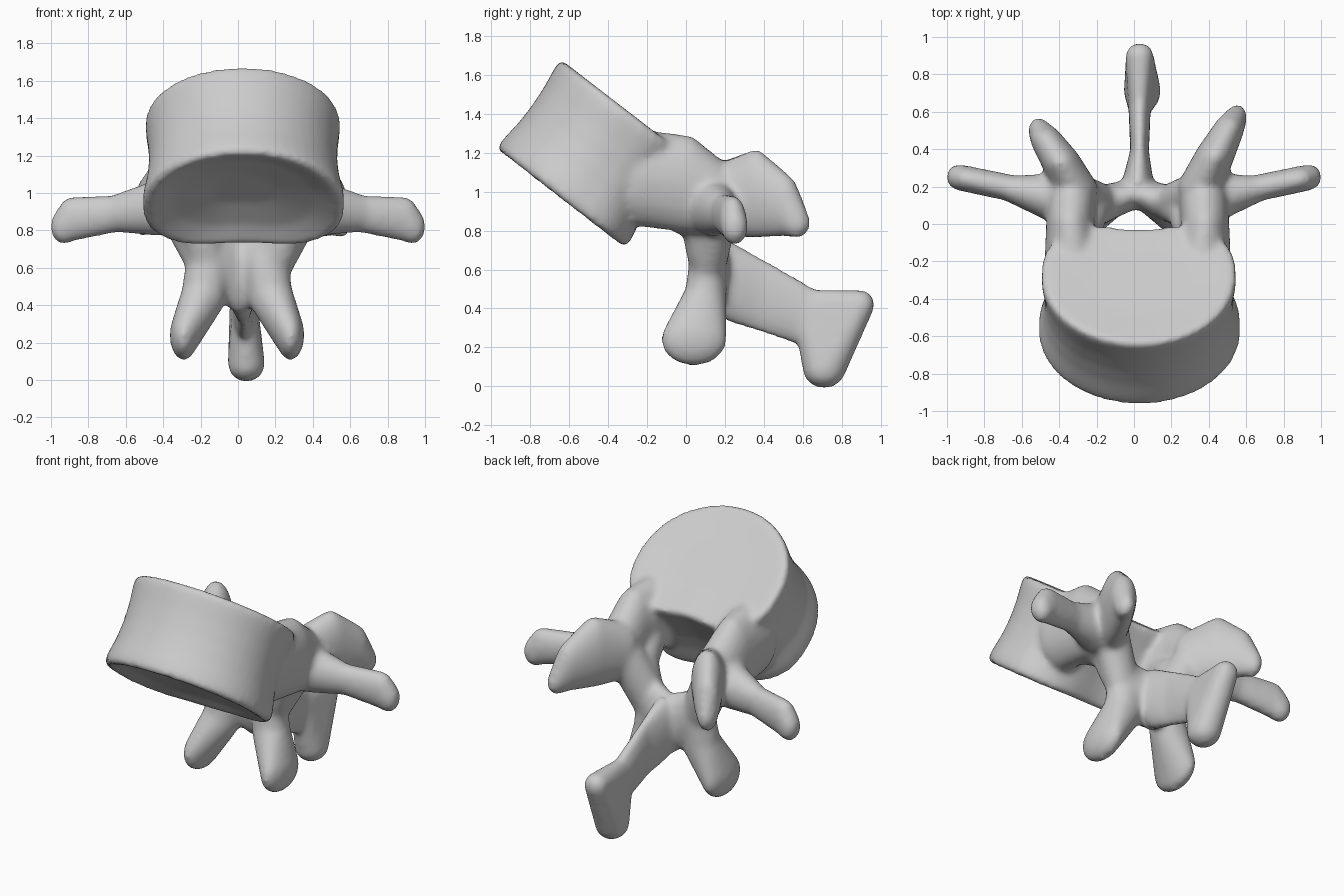
import bpy, bmesh, math
from mathutils import Vector, Matrix

cube = bpy.data.objects.get("Cube")
if cube:
    bpy.data.objects.remove(cube, do_unlink=True)

bone = bpy.data.materials.new("bone grey")
bone.use_nodes = True
colour = (0.6, 0.6, 0.6, 1)
bone.diffuse_color = colour
bone.node_tree.nodes["Principled BSDF"].inputs["Base Color"].default_value = colour

mesh = bpy.data.meshes.new("vertebra")
bm = bmesh.new()
LEFT, RIGHT = (1,), (-1,)


def absorb(part):
    """Add a finished part to the shared bone."""
    bmesh.ops.recalc_face_normals(part, faces=part.faces)
    temp = bpy.data.meshes.new("part")
    part.to_mesh(temp)
    part.free()
    bm.from_mesh(temp)
    bpy.data.meshes.remove(temp)


def hull(blobs):
    """Convex skin around ellipsoids given as x, y, z, rx, ry, rz."""
    part = bmesh.new()
    for x, y, z, *radii in blobs:
        bmesh.ops.create_icosphere(part, subdivisions=3, radius=1,
            matrix=Matrix.Translation((x, y, z)) @ Matrix.Diagonal((*radii, 1)))
    points = [v.co.copy() for v in part.verts]
    part.clear()
    for p in points:
        part.verts.new(p)
    bmesh.ops.convex_hull(part, input=part.verts[:])
    bmesh.ops.delete(part, geom=[v for v in part.verts if not v.link_faces], context="VERTS")
    absorb(part)


def chain(blobs, shift=0, sides=LEFT + RIGHT):
    """Run of blended segments, repeated on each side."""
    for s in sides:
        placed = [(shift + s * b[0], *b[1:]) for b in blobs]
        for pair in zip(placed, placed[1:]):
            hull(pair)


# Vertebral body: tilted kidney outline, lofted with a slight waist and dished ends
N = 48
BACK = Vector((0, 0.79, -0.61))
BOTTOM, TOP = Vector((0.03, -0.645, 0.975)), Vector((0.025, -0.33, 1.44))


def outline(t):
    c, s = math.cos(t), math.sin(t)
    x = 0.53 * c
    if s < 0:
        return x, 0.07 + 0.475 * s
    return x, 0.07 + 0.4 * s ** 0.65 - 0.07 * math.exp(-(x / 0.22) ** 2)


part = bmesh.new()
rings = []
levels = [(0.11, 0.3), (0.06, 0.7), (-0.02, 0.96), (0.02, 1.02), (0.12, 1.01), (0.3, 0.97),
          (0.5, 0.95), (0.7, 0.955), (0.9, 0.98), (0.98, 0.98), (1.0, 0.94), (0.98, 0.5)]
for w, k in levels:
    centre = BOTTOM.lerp(TOP, w)
    ring = []
    for i in range(N):
        x, v = outline(math.tau * i / N)
        ring.append(part.verts.new(centre + Vector((x * k, 0, 0)) + BACK * v * k))
    rings.append(ring)
for a, b in zip(rings, rings[1:]):
    for i in range(N):
        j = (i + 1) % N
        part.faces.new((a[i], a[j], b[j], b[i]))
for ring in (rings[0], rings[-1]):
    part.faces.new(ring)
absorb(part)

# Pedicles
chain([(0.34, -0.24, 1.07, 0.16, 0.12, 0.25),
       (0.36, 0.01, 1.04, 0.13, 0.11, 0.25),
       (0.35, 0.18, 0.96, 0.13, 0.1, 0.19)], 0.02)
# Sloping canal walls between pedicles and laminae
chain([(0.32, -0.1, 0.96, 0.11, 0.1, 0.14),
       (0.26, 0.06, 0.86, 0.1, 0.09, 0.12),
       (0.2, 0.09, 0.7, 0.1, 0.09, 0.12)], 0.02)
# Superior articular processes, the right one a little shorter
chain([(0.33, 0.19, 0.96, 0.12, 0.1, 0.19),
       (0.41, 0.36, 0.99, 0.105, 0.09, 0.23),
       (0.49, 0.51, 0.93, 0.08, 0.08, 0.16),
       (0.53, 0.57, 0.84, 0.055, 0.07, 0.08)], 0.02, LEFT)
chain([(0.33, 0.18, 0.96, 0.12, 0.1, 0.19),
       (0.41, 0.33, 0.99, 0.105, 0.09, 0.22),
       (0.49, 0.45, 0.94, 0.085, 0.075, 0.16),
       (0.53, 0.5, 0.86, 0.055, 0.07, 0.09)], 0.02, RIGHT)
# Transverse processes, ending in squared tips
chain([(0.43, 0.14, 0.92, 0.11, 0.13, 0.15),
       (0.65, 0.19, 0.89, 0.1, 0.07, 0.1),
       (0.89, 0.24, 0.86, 0.08, 0.07, 0.12),
       (0.935, 0.25, 0.82, 0.068, 0.07, 0.095)])
# Laminae meeting on the midline
chain([(0.31, 0.16, 0.9, 0.12, 0.11, 0.14),
       (0.18, 0.11, 0.65, 0.11, 0.1, 0.15),
       (0.0, 0.165, 0.55, 0.09, 0.075, 0.2)], 0.01)
# Inferior articular processes
chain([(0.16, 0.11, 0.58, 0.12, 0.1, 0.17),
       (0.18, 0.1, 0.45, 0.12, 0.11, 0.13),
       (0.285, 0.04, 0.24, 0.075, 0.17, 0.135)], -0.005)
# Spinous process with a flared tip
chain([(0.02, 0.22, 0.54, 0.085, 0.06, 0.21),
       (0.03, 0.38, 0.47, 0.05, 0.08, 0.19),
       (0.03, 0.62, 0.36, 0.06, 0.08, 0.16)], 0, LEFT)
hull([(0.03, 0.62, 0.37, 0.06, 0.07, 0.13),
      (0.03, 0.9, 0.42, 0.075, 0.07, 0.075),
      (0.045, 0.71, 0.085, 0.1, 0.11, 0.095)])

bm.to_mesh(mesh)
bm.free()
mesh.materials.append(bone)
vertebra = bpy.data.objects.new("vertebra", mesh)
bpy.context.collection.objects.link(vertebra)

# Fuse the parts into one soft surface
remesh = vertebra.modifiers.new("fuse", "REMESH")
remesh.mode = "VOXEL"
remesh.voxel_size = 0.018
remesh.use_smooth_shade = True
smooth = vertebra.modifiers.new("soften", "SMOOTH")
smooth.factor = 0.5
smooth.iterations = 10
